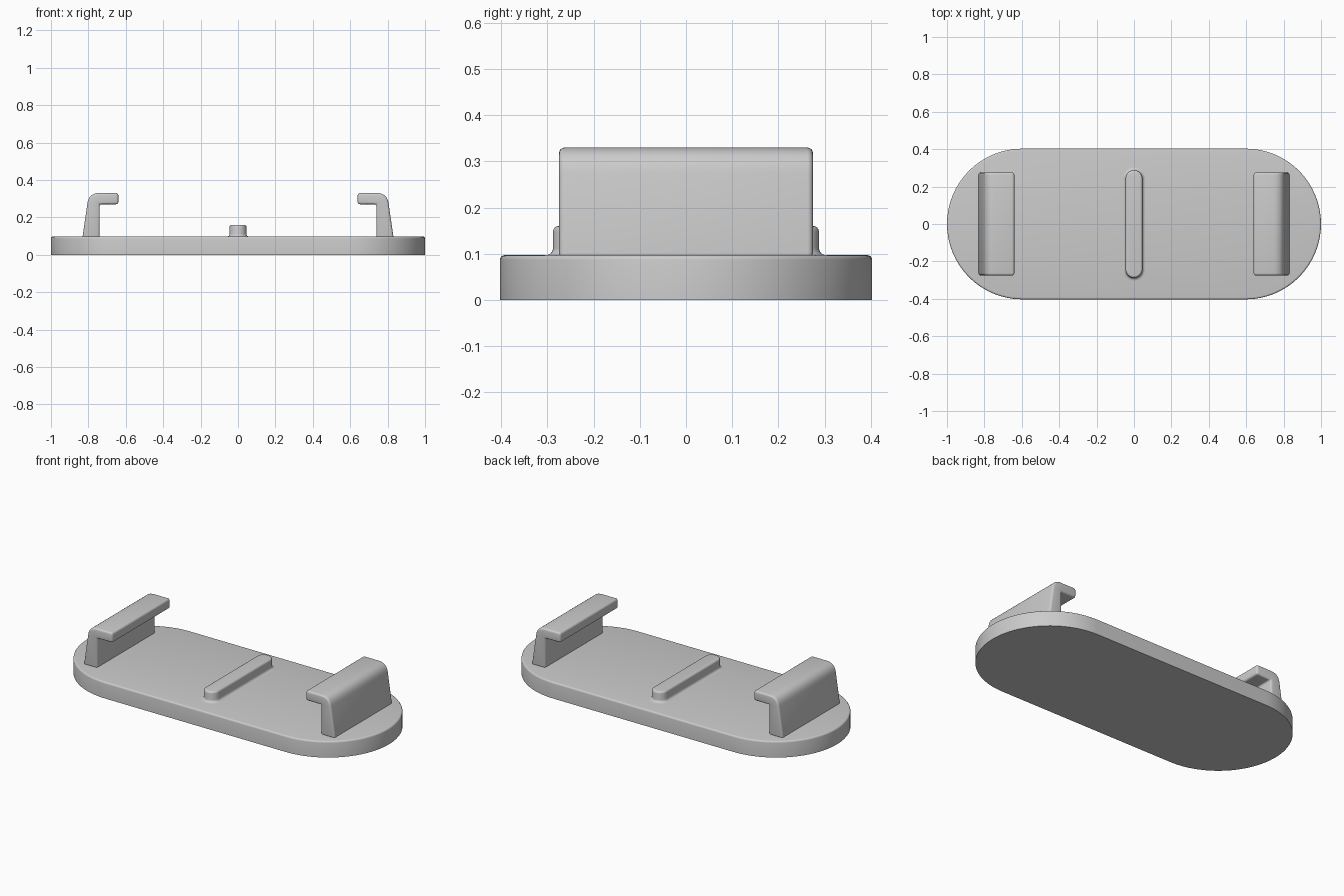
import bpy
import bmesh
from math import sin, cos, pi, radians
from mathutils import Vector

cube = bpy.data.objects.get("Cube")
if cube:
    bpy.data.objects.remove(cube, do_unlink=True)

grey = bpy.data.materials.new("plain grey")
grey.use_nodes = True
colour = (0.6, 0.6, 0.6, 1)
grey.diffuse_color = colour
grey.node_tree.nodes["Principled BSDF"].inputs["Base Color"].default_value = colour


def finish(name, bm, bevel=0):
    bmesh.ops.recalc_face_normals(bm, faces=bm.faces)
    mesh = bpy.data.meshes.new(name)
    bm.to_mesh(mesh)
    bm.free()
    mesh.materials.append(grey)
    obj = bpy.data.objects.new(name, mesh)
    bpy.context.collection.objects.link(obj)
    bpy.ops.object.select_all(action="DESELECT")
    obj.select_set(True)
    bpy.context.view_layer.objects.active = obj
    if bevel:
        mod = obj.modifiers.new("soft edges", "BEVEL")
        mod.width, mod.segments = bevel, 4
        mod.limit_method, mod.angle_limit = "ANGLE", radians(30)
        bpy.ops.object.modifier_apply(modifier=mod.name)
    bpy.ops.object.shade_smooth_by_angle(angle=radians(35))
    return obj


def pill(name, half_straight, radius, levels, along_y=False, steps=32):
    """Stack of pill outlines; each level is (offset, z)."""
    bm = bmesh.new()
    rings = []
    for offset, z in levels:
        ring = []
        for side in (1, -1):
            for i in range(steps + 1):
                a = -pi / 2 + pi * i / steps
                x = side * (half_straight + (radius + offset) * cos(a))
                y = side * (radius + offset) * sin(a)
                ring.append(bm.verts.new((-y, x, z) if along_y else (x, y, z)))
        rings.append(ring)
    for low, high in zip(rings, rings[1:]):
        for i in range(len(low)):
            j = (i + 1) % len(low)
            bm.faces.new((low[i], low[j], high[j], high[i]))
    bm.faces.new(rings[0])
    bm.faces.new(rings[-1])
    return finish(name, bm)


def top_round(z, r, n=4):
    return [(r * cos(a) - r, z - r + r * sin(a))
            for a in (pi / 2 * i / n for i in range(n + 1))]


def foot_fillet(z, r, n=4):
    return [(r - r * sin(a), z + r - r * cos(a))
            for a in (pi / 2 * i / n for i in range(n + 1))]


def hook(name, side):
    """Clip profile in x and z, extruded along y."""
    outer = [Vector((0.832, 0.09)), Vector((0.797, 0.33)), Vector((0.64, 0.33))]
    # Large bend on the outer shoulder
    corner, r = outer[1], 0.055
    start = corner + (outer[0] - corner).normalized() * r
    end = corner + (outer[2] - corner).normalized() * r
    bend = [start * (1 - t) ** 2 + corner * 2 * t * (1 - t) + end * t * t
            for t in (i / 10 for i in range(11))]
    profile = [outer[0]] + bend + [outer[2], (0.64, 0.27), (0.74, 0.27), (0.74, 0.09)]
    bm = bmesh.new()
    face = bm.faces.new([bm.verts.new((side * x, -0.275, z)) for x, z in profile])
    moved = bmesh.ops.extrude_face_region(bm, geom=[face])["geom"]
    bmesh.ops.translate(bm, vec=(0, 0.55, 0),
                        verts=[v for v in moved if isinstance(v, bmesh.types.BMVert)])
    return finish(name, bm, 0.012)


# Base plate with softened upper rim
pill("base_plate", 0.597, 0.403, [(0, 0)] + top_round(0.097, 0.01))

# Centre rib with a filleted foot
pill("centre_rib", 0.243, 0.045,
     [(0.015, 0.09)] + foot_fillet(0.097, 0.015) + top_round(0.16, 0.012),
     along_y=True, steps=20)

# Facing clips at both ends
for label, sign in (("left", 1), ("right", -1)):
    hook(label + "_clip", sign)
